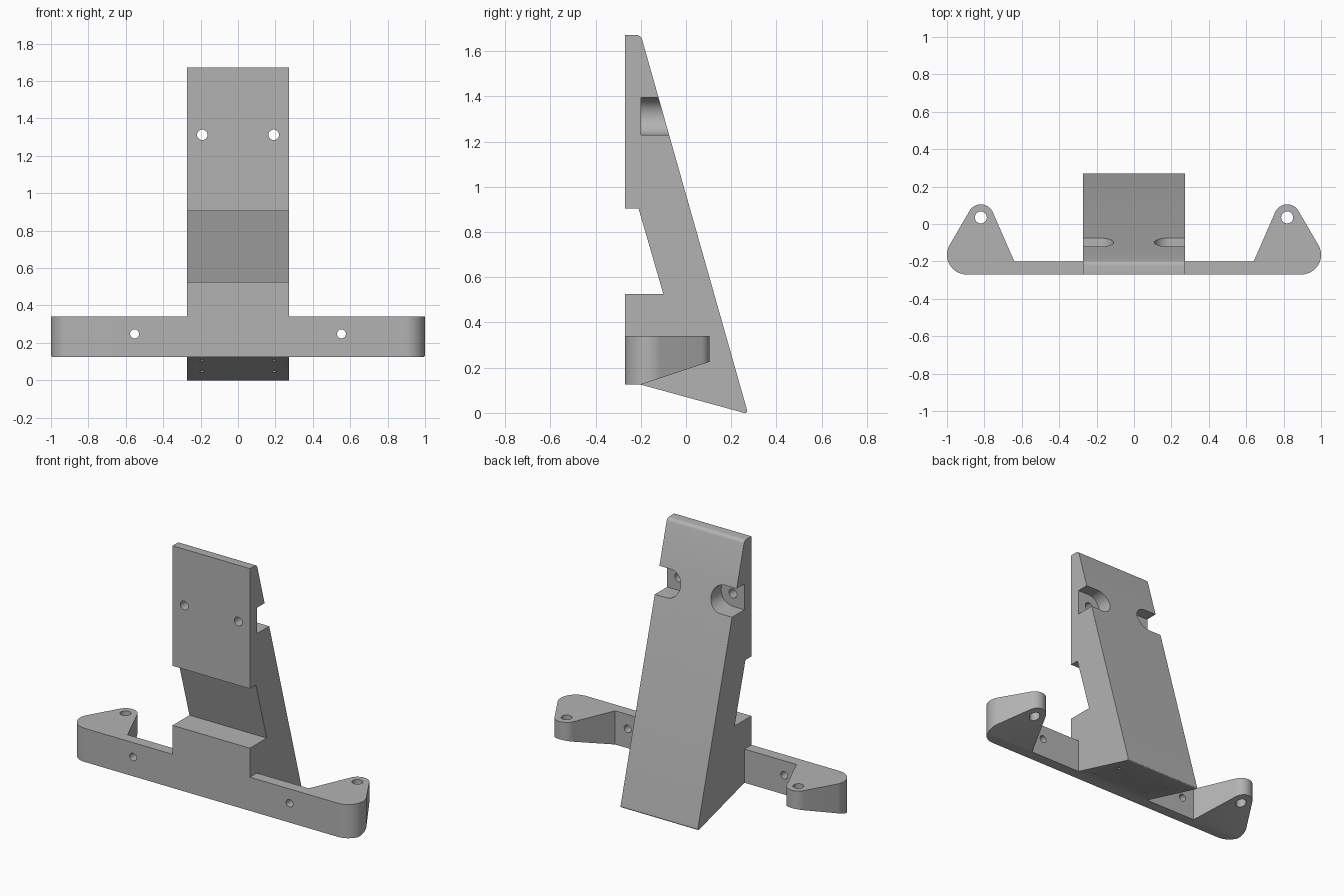
import bpy, bmesh, math
from mathutils import Vector, Matrix
from mathutils.geometry import convex_hull_2d

if "Cube" in bpy.data.objects:
    bpy.data.objects.remove(bpy.data.objects["Cube"])

grey = bpy.data.materials.new("plain grey")
grey.use_nodes = True
COLOUR = (0.45, 0.45, 0.45, 1)
grey.diffuse_color = COLOUR
grey.node_tree.nodes["Principled BSDF"].inputs["Base Color"].default_value = COLOUR


def finish(bm, name):
    bmesh.ops.recalc_face_normals(bm, faces=bm.faces)
    mesh = bpy.data.meshes.new(name)
    bm.to_mesh(mesh)
    bm.free()
    mesh.materials.append(grey)
    ob = bpy.data.objects.new(name, mesh)
    bpy.context.collection.objects.link(ob)
    return ob


def prism(name, outline, axis, lo, hi, rounded=()):
    """Extrude a 2D outline along an axis; round the outline corners listed."""
    place = {"x": lambda p, t: (t, p[0], p[1]),
             "y": lambda p, t: (p[0], t, p[1]),
             "z": lambda p, t: (p[0], p[1], t)}[axis]
    bm = bmesh.new()
    a = [bm.verts.new(place(p, lo)) for p in outline]
    b = [bm.verts.new(place(p, hi)) for p in outline]
    n = len(outline)
    bm.faces.new(a)
    bm.faces.new(b)
    for i in range(n):
        j = (i + 1) % n
        bm.faces.new((a[i], a[j], b[j], b[i]))
    if rounded:
        edges = [bm.edges.get((a[i], b[i])) for i in rounded]
        bmesh.ops.bevel(bm, geom=edges, offset=0.02, segments=5,
                        profile=0.5, affect="EDGES")
    return finish(bm, name)


def circle(x, y, r, n=64):
    return [Vector((x + r * math.cos(2 * math.pi * i / n),
                    y + r * math.sin(2 * math.pi * i / n))) for i in range(n)]


def hull(points):
    return [points[i] for i in convex_hull_2d(points)]


def drill(name, centre, r, depth, direction):
    bm = bmesh.new()
    turn = Vector((0, 0, 1)).rotation_difference(Vector(direction)).to_matrix().to_4x4()
    bmesh.ops.create_cone(bm, cap_ends=True, segments=32, radius1=r, radius2=r,
                          depth=depth, matrix=Matrix.Translation(centre) @ turn)
    return finish(bm, name)


def combine(ob, other, operation):
    mod = ob.modifiers.new(operation.lower(), "BOOLEAN")
    mod.operation, mod.solver, mod.object = operation, "EXACT", other
    bpy.context.view_layer.objects.active = ob
    bpy.ops.object.modifier_apply(modifier=mod.name)
    bpy.data.objects.remove(other)


# Leaning upright, from its side profile
HALF, FRONT = 0.273, -0.27
profile = [(FRONT, 0.125), (-0.2, 0.125), (0.275, -0.005), (-0.2, 1.672),
           (FRONT, 1.672), (FRONT, 0.905), (-0.21, 0.905), (-0.1, 0.525),
           (FRONT, 0.525)]
stand = prism("bracket_stand", profile, "x", -HALF, HALF, rounded=(2, 3))

# Cross bar with a rounded ear at each end
corners = [Vector((0.64, FRONT)), Vector((0.64, -0.2))]
ear = hull(circle(0.895, FRONT + 0.105, 0.105) + circle(0.819, 0.035, 0.07) + corners)
area = sum(p.x * q.y - q.x * p.y for p, q in zip(ear, ear[1:] + ear[:1]))
if area < 0:
    ear.reverse()
start = min(range(len(ear)), key=lambda i: (ear[i] - corners[0]).length)
ear = ear[start:] + ear[:start]
outline = ear + [Vector((-p.x, p.y)) for p in reversed(ear)]
bar = prism("cross_bar", outline, "z", 0.125, 0.34)

# Sloping underside of the ears
slope = [(-0.5, 0.025), (0.4, 0.325), (0.4, -0.2), (-0.5, -0.2)]
combine(bar, prism("ear_slope", slope, "x", -1.2, 1.2), "DIFFERENCE")
combine(stand, bar, "UNION")

for s in (-1, 1):
    # Side pockets with their screw holes
    pocket = hull(circle(s * 0.191, 1.312, 0.0825)
                  + [Vector((s * 0.4, 1.2295)), Vector((s * 0.4, 1.3945))])
    cutters = [prism("pocket", pocket, "y", -0.2, 0.1),
               drill("screw_hole", (s * 0.191, -0.25, 1.312), 0.028, 0.2, (0, 1, 0)),
               # Holes through the bar and the ears
               drill("bar_hole", (s * 0.553, -0.25, 0.248), 0.024, 0.2, (0, 1, 0)),
               drill("ear_hole", (s * 0.819, 0.035, 0.25), 0.032, 0.5, (0, 0, 1))]
    # Pilot holes in the sloping base
    for y in (-0.135, 0.09):
        z = 0.125 - 0.274 * (y + 0.2)
        cutters.append(drill("pilot_hole", (s * 0.193, y, z), 0.012, 0.24,
                             (0, 0.264, 0.964)))
    for cutter in cutters:
        combine(stand, cutter, "DIFFERENCE")

# Smooth the round walls, keep the edges crisp
bpy.ops.object.select_all(action="DESELECT")
stand.select_set(True)
bpy.context.view_layer.objects.active = stand
bpy.ops.object.shade_smooth_by_angle(angle=math.radians(25))
